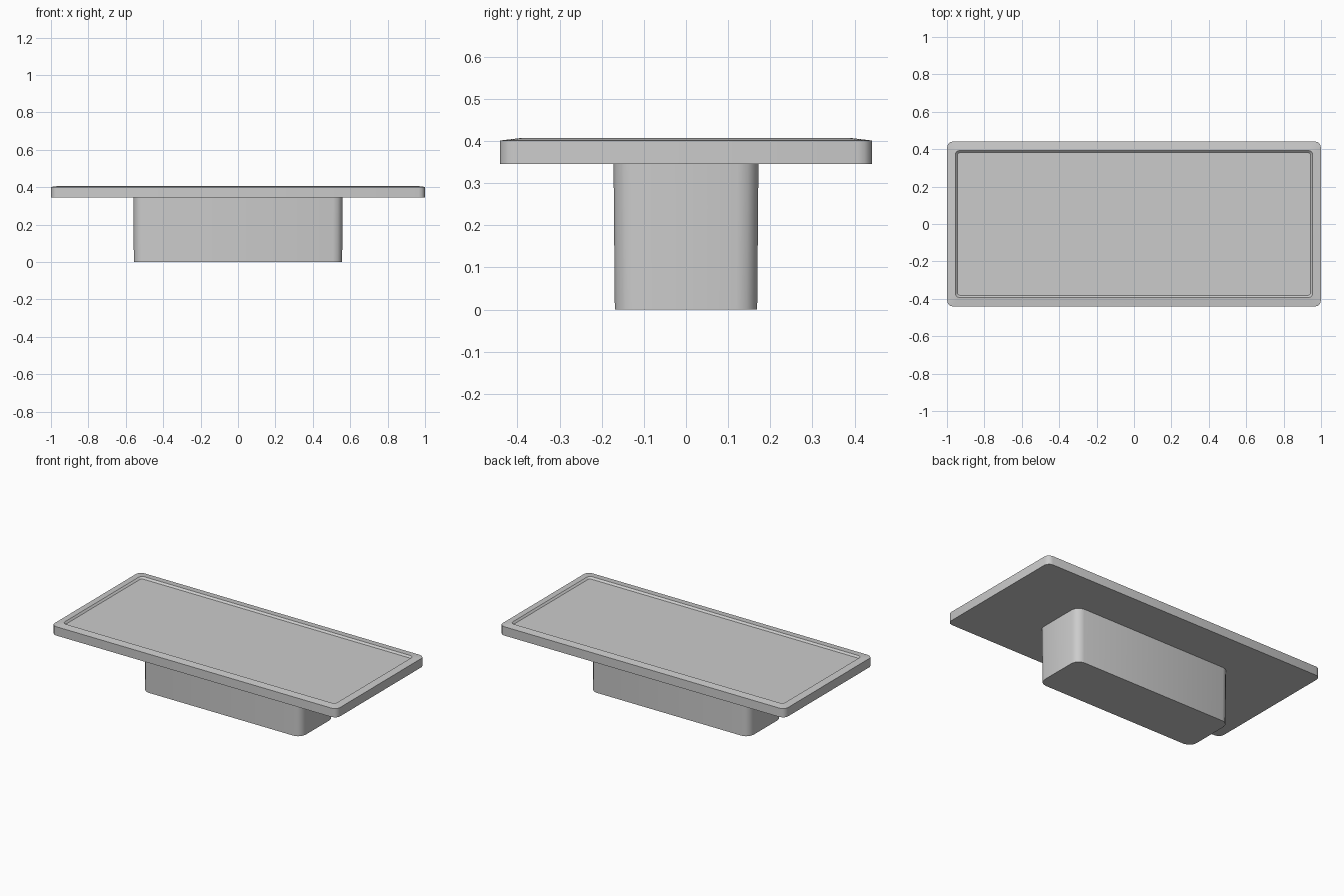
import bpy, bmesh, math

old = bpy.data.objects.get("Cube")
if old:
    bpy.data.objects.remove(old, do_unlink=True)

grey = bpy.data.materials.new("light grey")
grey.use_nodes = True
colour = (0.6, 0.6, 0.6, 1)
grey.diffuse_color = colour
grey.node_tree.nodes["Principled BSDF"].inputs["Base Color"].default_value = colour


def ring(bm, hx, hy, z, r, steps=3):
    """Rounded rectangle of half sizes hx, hy at height z."""
    verts = []
    for k, (sx, sy) in enumerate([(1, 1), (-1, 1), (-1, -1), (1, -1)]):
        for i in range(steps + 1):
            a = (k + i / steps) * math.pi / 2
            verts.append(bm.verts.new((sx * (hx - r) + r * math.cos(a),
                                       sy * (hy - r) + r * math.sin(a), z)))
    return verts


def loft(name, sections):
    """Solid skinned through rounded rectangles, capped at both ends."""
    bm = bmesh.new()
    rings = [ring(bm, *s) for s in sections]
    for a, b in zip(rings, rings[1:]):
        n = len(a)
        for i in range(n):
            j = (i + 1) % n
            bm.faces.new((a[i], a[j], b[j], b[i]))
    bm.faces.new(rings[0][::-1])
    bm.faces.new(rings[-1])
    mesh = bpy.data.meshes.new(name)
    bm.to_mesh(mesh)
    bm.free()
    mesh.materials.append(grey)
    obj = bpy.data.objects.new(name, mesh)
    bpy.context.collection.objects.link(obj)
    bpy.ops.object.select_all(action='DESELECT')
    obj.select_set(True)
    bpy.context.view_layer.objects.active = obj
    bpy.ops.object.shade_smooth_by_angle(angle=math.radians(35))
    return obj


# Pedestal, very slightly wider at the top
loft("pedestal", [(0.557, 0.169, 0, 0.05), (0.559, 0.172, 0.345, 0.05)])

# Table top: underside, side, gently rising rim, then the shallow recess
loft("table_top", [
    (1.0, 0.442, 0.345, 0.035),
    (1.0, 0.442, 0.401, 0.035),
    (0.955, 0.393, 0.407, 0.022),
    (0.945, 0.382, 0.396, 0.015),
])
